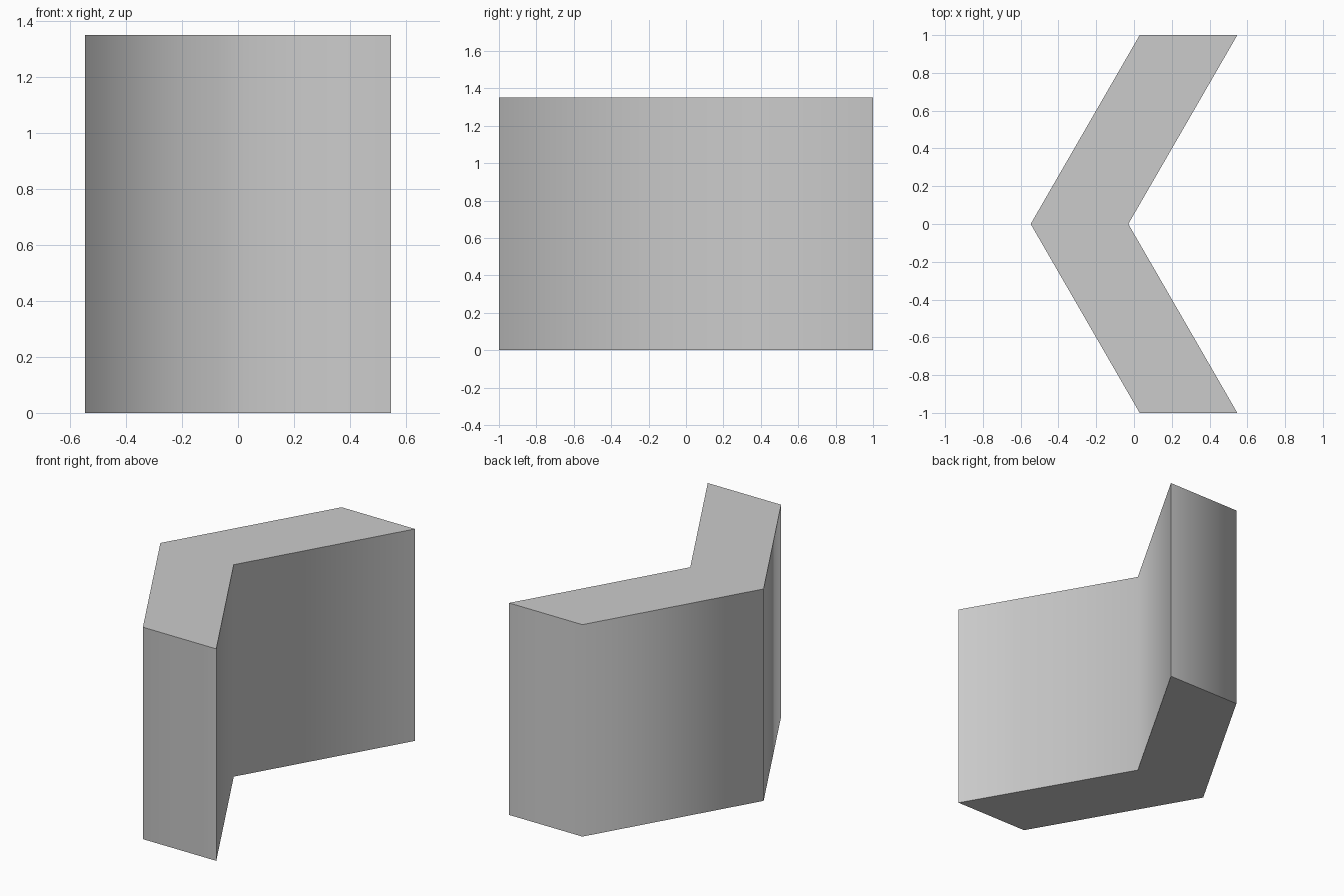
import bpy, bmesh, math
from mathutils import Vector

if "Cube" in bpy.data.objects:
    bpy.data.objects.remove(bpy.data.objects["Cube"])

HEIGHT = 1.35
# Chevron outline seen from above
outline = [(-0.547, 0), (0.03, -1), (0.547, -1), (-0.03, 0), (0.547, 1), (0.03, 1)]

# Extrude the outline into a prism
bm = bmesh.new()
base = bm.faces.new([bm.verts.new((x, y, 0)) for x, y in outline])
top = bmesh.ops.extrude_face_region(bm, geom=[base], use_keep_orig=True)
moved = [v for v in top["geom"] if isinstance(v, bmesh.types.BMVert)]
bmesh.ops.translate(bm, verts=moved, vec=Vector((0, 0, HEIGHT)))
bmesh.ops.recalc_face_normals(bm, faces=bm.faces)

mesh = bpy.data.meshes.new("chevron_block")
bm.to_mesh(mesh)
bm.free()
block = bpy.data.objects.new("chevron_block", mesh)
bpy.context.collection.objects.link(block)

# Soft shading on the 60 degree corners, crisp top, bottom and tips
bpy.context.view_layer.objects.active = block
block.select_set(True)
bpy.ops.object.shade_smooth_by_angle(angle=math.radians(65))
